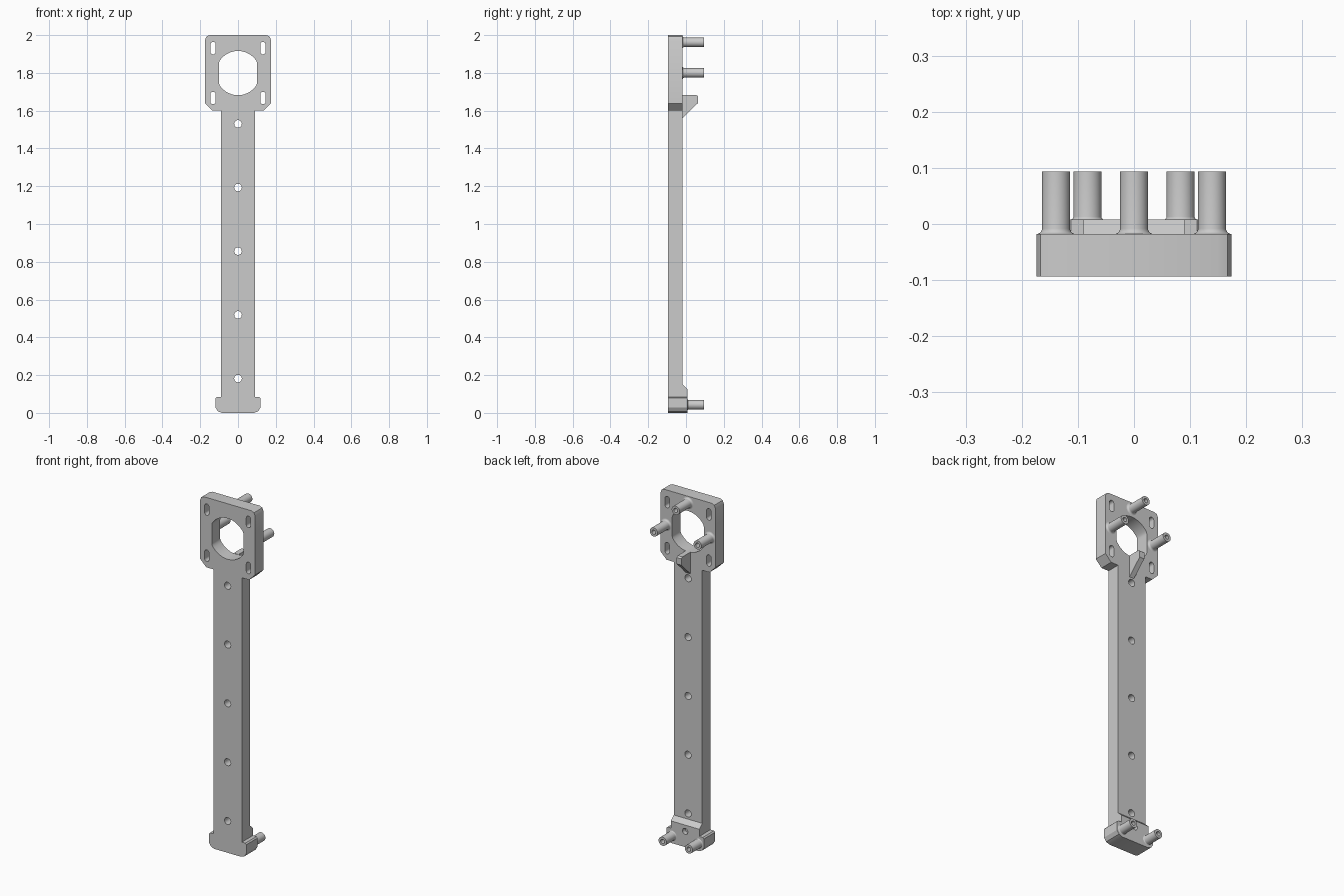
import bpy, bmesh
from math import sin, cos, pi, radians

if "Cube" in bpy.data.objects:
    bpy.data.objects.remove(bpy.data.objects["Cube"])

FRONT, BACK, PAD, TIP = -0.094, -0.018, 0.008, 0.094


def make_object(name, bm):
    bmesh.ops.recalc_face_normals(bm, faces=bm.faces)
    mesh = bpy.data.meshes.new(name)
    bm.to_mesh(mesh)
    bm.free()
    ob = bpy.data.objects.new(name, mesh)
    bpy.context.collection.objects.link(ob)
    return ob


def prism(name, pts, a, b, axis='Y'):
    """Extrude a closed outline: (x,z) along Y, or (y,z) along X."""
    bm = bmesh.new()

    def ring(d):
        return [bm.verts.new((u, d, v) if axis == 'Y' else (d, u, v)) for u, v in pts]
    r0, r1 = ring(a), ring(b)
    bm.faces.new(r0)
    bm.faces.new(r1[::-1])
    n = len(pts)
    for i in range(n):
        j = (i + 1) % n
        bm.faces.new((r0[i], r0[j], r1[j], r1[i]))
    return make_object(name, bm)


def mirrored(half):
    """Complete a right-hand outline running bottom to top."""
    return half + [(-x, z) for x, z in reversed(half)]


def circle(x, z, r, n=32):
    return [(x + r * cos(2 * pi * i / n), z + r * sin(2 * pi * i / n)) for i in range(n)]


def slot(x, z, r, h, n=12):
    top = [(x + r * cos(pi * i / n), z + h + r * sin(pi * i / n)) for i in range(n + 1)]
    return top + [(2 * x - u, 2 * z - v) for u, v in top]


def select(ob):
    bpy.ops.object.select_all(action='DESELECT')
    ob.select_set(True)
    bpy.context.view_layer.objects.active = ob


def smooth(ob):
    select(ob)
    bpy.ops.object.shade_smooth_by_angle(angle=radians(30))


def cut(ob, outlines, a, b):
    for pts in outlines:
        cutter = prism("cutter", pts, a, b)
        cutter.hide_render = True
        mod = ob.modifiers.new("cut", 'BOOLEAN')
        mod.operation, mod.solver, mod.object = 'DIFFERENCE', 'EXACT', cutter
        select(ob)
        bpy.ops.object.modifier_apply(modifier=mod.name)
        bpy.data.objects.remove(cutter)
    smooth(ob)


def peg(name, x, z, base, fillet):
    """Hollow-ended round peg pointing backwards, with a filleted root."""
    r, n = 0.025, 32
    prof = [(r + fillet * (1 - sin(t)), base + fillet * (1 - cos(t)))
            for t in [pi / 2 * i / 5 for i in range(6)]]
    prof += [(r, TIP), (0.012, TIP), (0.012, TIP - 0.05)]
    bm = bmesh.new()
    rings = [[bm.verts.new((x + q * cos(2 * pi * i / n), y, z + q * sin(2 * pi * i / n)))
              for i in range(n)] for q, y in prof]
    for p, q in zip(rings, rings[1:]):
        for i in range(n):
            j = (i + 1) % n
            bm.faces.new((p[i], p[j], q[j], q[i]))
    bm.faces.new(rings[0])
    bm.faces.new(rings[-1])
    smooth(make_object(name, bm))


# Plate: foot, shaft and head in one outline
foot = [(0.085, 0), (0.106, 0.008), (0.119, 0.028), (0.119, 0.078), (0.112, 0.085), (0.09, 0.085)]
head = [(0.09, 1.6), (0.136, 1.6), (0.174, 1.638), (0.174, 1.976), (0.167, 1.993), (0.15, 2.0)]
plate = prism("arm_plate", mirrored(foot + head), FRONT, BACK)

# Large opening with flat sides, four slots, and the row of shaft holes
opening = [(max(-0.1, min(0.1, x)), z) for x, z in circle(0, 1.799, 0.117, 64)]
slots = [slot(sx * 0.132, z, 0.014, 0.019) for sx in (-1, 1) for z in (1.931, 1.667)]
holes = [circle(0, 0.182 + 0.337 * i, 0.02) for i in range(5)]
cut(plate, [opening] + slots + holes, -0.2, 0.2)

# Raised foot pad with a sloped top edge and a blind hole
pad = prism("foot_pad", mirrored(foot + [(0.09, 0.15)]), BACK, PAD)
for v in pad.data.vertices:
    if v.co.z > 0.14 and v.co.y > 0:
        v.co.z = 0.126
cut(pad, [circle(0, 0.09, 0.017)], BACK - 0.01, 0.05)

# Gusset below the opening
prism("support_gusset", [(BACK, 1.56), (0.063, 1.64), (0.063, 1.676), (0.054, 1.684), (BACK, 1.684)],
      -0.015, 0.015, 'X')

# Pegs on the head and foot
for i, (x, z) in enumerate([(0, 1.962), (-0.139, 1.8), (0.139, 1.8)]):
    peg(f"head_peg_{i + 1}", x, z, BACK, 0.01)
for i, x in enumerate((-0.083, 0.083)):
    peg(f"foot_peg_{i + 1}", x, 0.043, PAD, 0.005)
